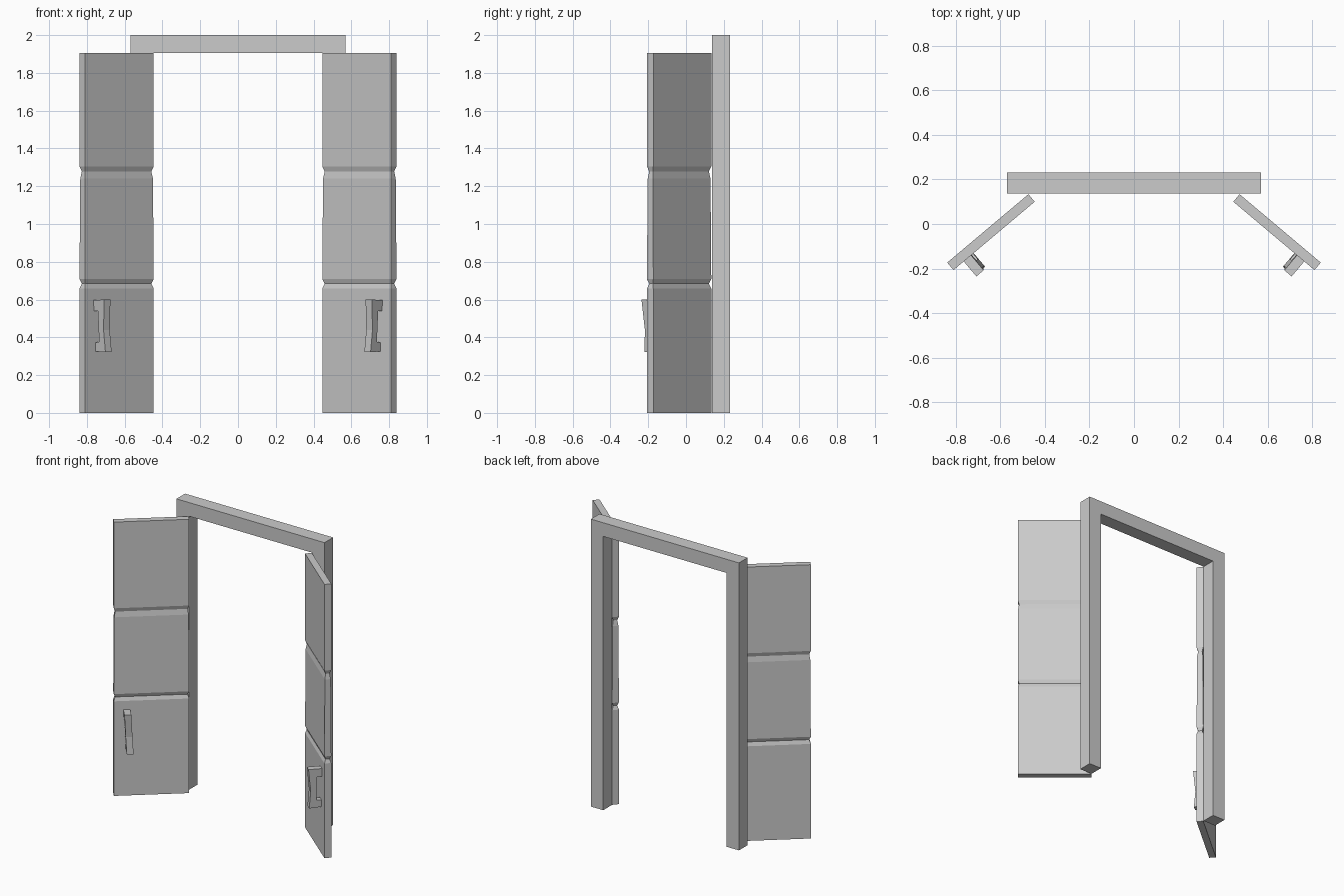
import bpy, bmesh
from mathutils import Vector

if "Cube" in bpy.data.objects:
    bpy.data.objects.remove(bpy.data.objects["Cube"])

grey = bpy.data.materials.new("light_grey")
grey.diffuse_color = (0.6, 0.6, 0.6, 1)
grey.use_nodes = True
grey.node_tree.nodes["Principled BSDF"].inputs["Base Color"].default_value = grey.diffuse_color

# Door axes for the left leaf: T runs from free edge to hinge, N out of its front
T = Vector((0.765, 0.644, 0))
N = Vector((0.644, -0.765, 0))
ORIGIN = Vector((-0.811, -0.207, 0))   # free front corner
LENGTH, THICK = 0.477, 0.044


def loft(name, rings, side=1):
    """Join equal rings of points into a closed solid; side=-1 mirrors in x."""
    bm = bmesh.new()
    loops = [[bm.verts.new((p[0] * side, p[1], p[2])) for p in r] for r in rings]
    for a, b in zip(loops, loops[1:]):
        for i in range(len(a)):
            j = (i + 1) % len(a)
            bm.faces.new((a[i], a[j], b[j], b[i]))
    bm.faces.new(loops[0])
    bm.faces.new(loops[-1])
    bmesh.ops.recalc_face_normals(bm, faces=bm.faces)
    me = bpy.data.meshes.new(name)
    bm.to_mesh(me)
    bm.free()
    me.materials.append(grey)
    ob = bpy.data.objects.new(name, me)
    bpy.context.collection.objects.link(ob)


def at(t, n, z):
    return ORIGIN + T * t + N * n + Vector((0, 0, z))


# Door frame: one upside-down U outline given depth
outline = [(-0.57, 0), (-0.57, 2), (0.57, 2), (0.57, 0),
           (0.475, 0), (0.475, 1.905), (-0.475, 1.905), (-0.475, 0)]
loft("door_frame", [[(x, y, z) for x, z in outline] for y in (0.137, 0.232)])

# Door leaf sections: height and how far the section is pinched in
sections = [(0, 0), (0.658, 0), (0.684, 0.009), (0.708, 0),
            (1.241, 0.003), (1.278, 0.009), (1.305, 0), (1.905, 0)]

# Handle side profile: distance from door, height
profile = [(-0.005, 0.597), (0.088, 0.6), (0.072, 0.44), (0.08, 0.322),
           (-0.005, 0.325), (-0.005, 0.372), (0.032, 0.376),
           (0.032, 0.54), (-0.005, 0.54)]

for label, side in (("left", 1), ("right", -1)):
    loft(label + "_door", [
        [at(d, -d, z), at(LENGTH - d, -d, z),
         at(LENGTH - d, d - THICK, z), at(d, d - THICK, z)]
        for z, d in sections], side)
    # Handle leans slightly towards the hinge at its foot
    loft(label + "_handle", [
        [at(t + (0.6 - z) * 0.055, n, z) for n, z in profile]
        for t in (0.06, 0.103)], side)
